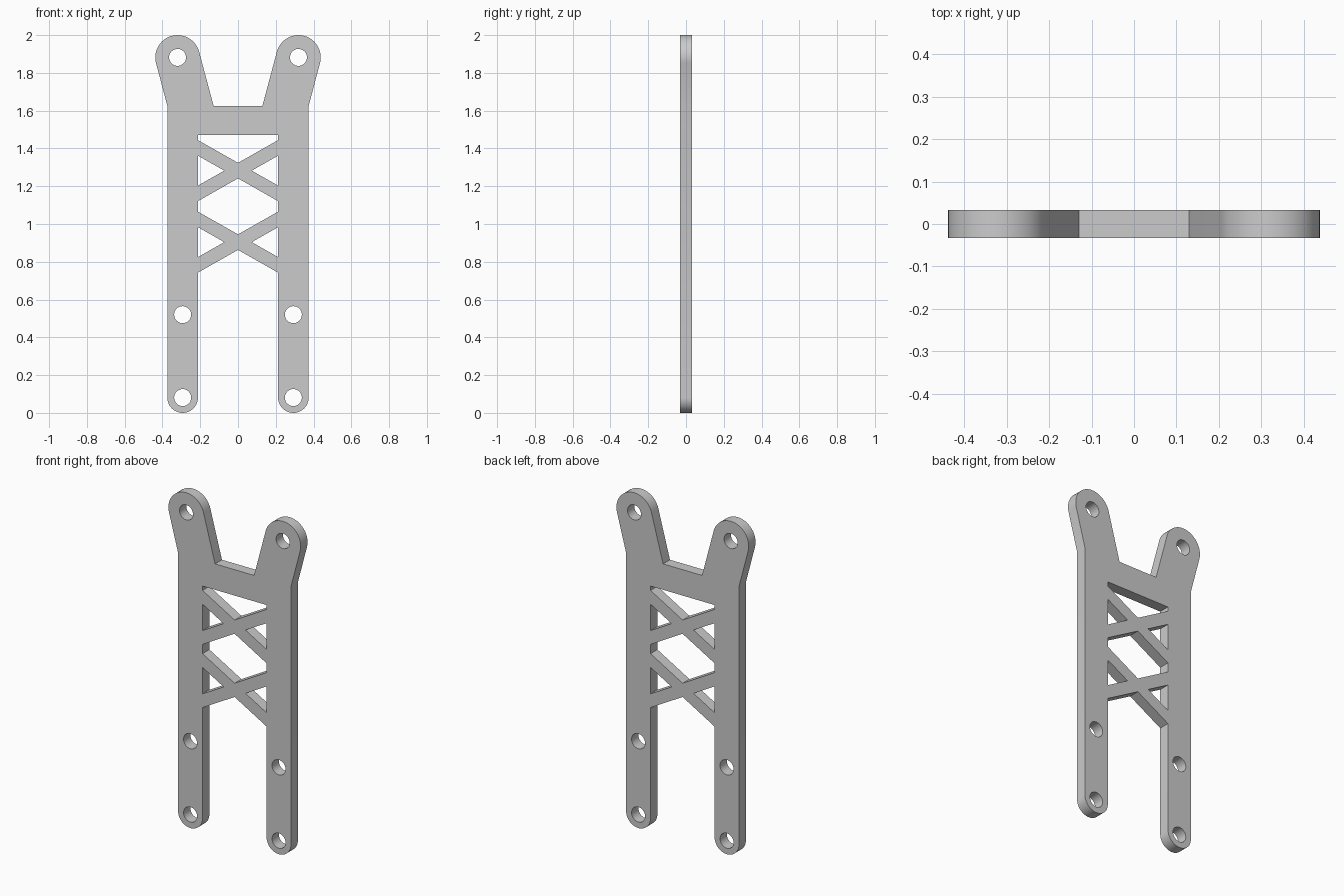
import bpy, bmesh
from math import cos, sin, radians
from mathutils import Matrix

cube = bpy.data.objects.get("Cube")
if cube:
    bpy.data.objects.remove(cube, do_unlink=True)

# Main dimensions
THICK = 0.065
LEG_IN, LEG_OUT = 0.212, 0.374
LEG_X, LEG_R = (LEG_IN + LEG_OUT) / 2, (LEG_OUT - LEG_IN) / 2
EAR_X, EAR_Z, EAR_R = 0.32, 1.882, 0.118
SHOULDER_Z, BAR_Z = 1.625, 1.47
HOLE_R = 0.045
UPPER_X, LOWER_X = 1.2825, 0.904   # heights of the brace crossings
SLOPE, HALF = 0.567, 0.0412        # brace slope and half its upright width
RISE = LEG_IN * SLOPE


def arc(cx, cz, r, start, end, steps=24):
    angles = [radians(start + (end - start) * i / steps) for i in range(steps + 1)]
    return [(cx + r * cos(a), cz + r * sin(a)) for a in angles]


def mirrored(points):
    return [(-x, z) for x, z in reversed(points)]


# Outer edge: right half from the lower brace up to the shoulder, then mirrored
half = [(LEG_IN, LOWER_X - RISE - HALF)]
half += arc(LEG_X, LEG_R, LEG_R, -180, 0)
half += [(LEG_OUT, SHOULDER_Z)]
half += arc(EAR_X, EAR_Z, EAR_R, -15, 165)
half += [(0.129, SHOULDER_Z)]
loops = [half + mirrored(half) + [(0, LOWER_X - HALF)]]

# Bolt holes
for x, z in ((LEG_X, LEG_R), (LEG_X, 0.52), (EAR_X, EAR_Z)):
    for side in (-1, 1):
        loops.append(arc(side * x, z, HOLE_R, 0, 360, 32)[:-1])

# Triangular windows beside each brace crossing
for z in (UPPER_X, LOWER_X):
    window = [(LEG_IN, z + RISE - HALF), (HALF / SLOPE, z), (LEG_IN, z - RISE + HALF)]
    loops += [window, mirrored(window)]

# Window under the crossbar and window between the two crossings
top = [(LEG_IN, UPPER_X + RISE + HALF), (LEG_IN, BAR_Z)]
loops.append(top + mirrored(top) + [(0, UPPER_X + HALF)])
middle = [(0, LOWER_X + HALF), (LEG_IN, LOWER_X + RISE + HALF),
          (LEG_IN, UPPER_X - RISE - HALF), (0, UPPER_X - HALF)]
loops.append(middle + mirrored(middle[1:3]))

# Fill the profile with its holes and give it thickness
curve = bpy.data.curves.new("plate_profile", "CURVE")
curve.dimensions = "2D"
curve.fill_mode = "BOTH"
curve.extrude = THICK / 2
for loop in loops:
    spline = curve.splines.new("POLY")
    spline.points.add(len(loop) - 1)
    for point, (x, z) in zip(spline.points, loop):
        point.co = (x, z, 0, 1)
    spline.use_cyclic_u = True
profile = bpy.data.objects.new("plate_profile", curve)
bpy.context.collection.objects.link(profile)
bpy.context.view_layer.update()
mesh = bpy.data.meshes.new_from_object(profile.evaluated_get(bpy.context.evaluated_depsgraph_get()))
bpy.data.objects.remove(profile, do_unlink=True)

# Stand the plate upright and weld its edges
bm = bmesh.new()
bm.from_mesh(mesh)
bmesh.ops.remove_doubles(bm, verts=bm.verts, dist=0.0001)
bmesh.ops.rotate(bm, verts=bm.verts, matrix=Matrix.Rotation(radians(90), 3, "X"))
bmesh.ops.recalc_face_normals(bm, faces=bm.faces)
bm.to_mesh(mesh)
bm.free()

plate = bpy.data.objects.new("braced_arm_plate", mesh)
bpy.context.collection.objects.link(plate)

# Plain grey finish
grey = bpy.data.materials.new("plain_grey")
grey.use_nodes = True
colour = (0.6, 0.6, 0.6, 1)
grey.diffuse_color = colour
grey.node_tree.nodes["Principled BSDF"].inputs["Base Color"].default_value = colour
mesh.materials.clear()
mesh.materials.append(grey)

bpy.ops.object.select_all(action="DESELECT")
plate.select_set(True)
bpy.context.view_layer.objects.active = plate
bpy.ops.object.shade_smooth_by_angle(angle=radians(30))
